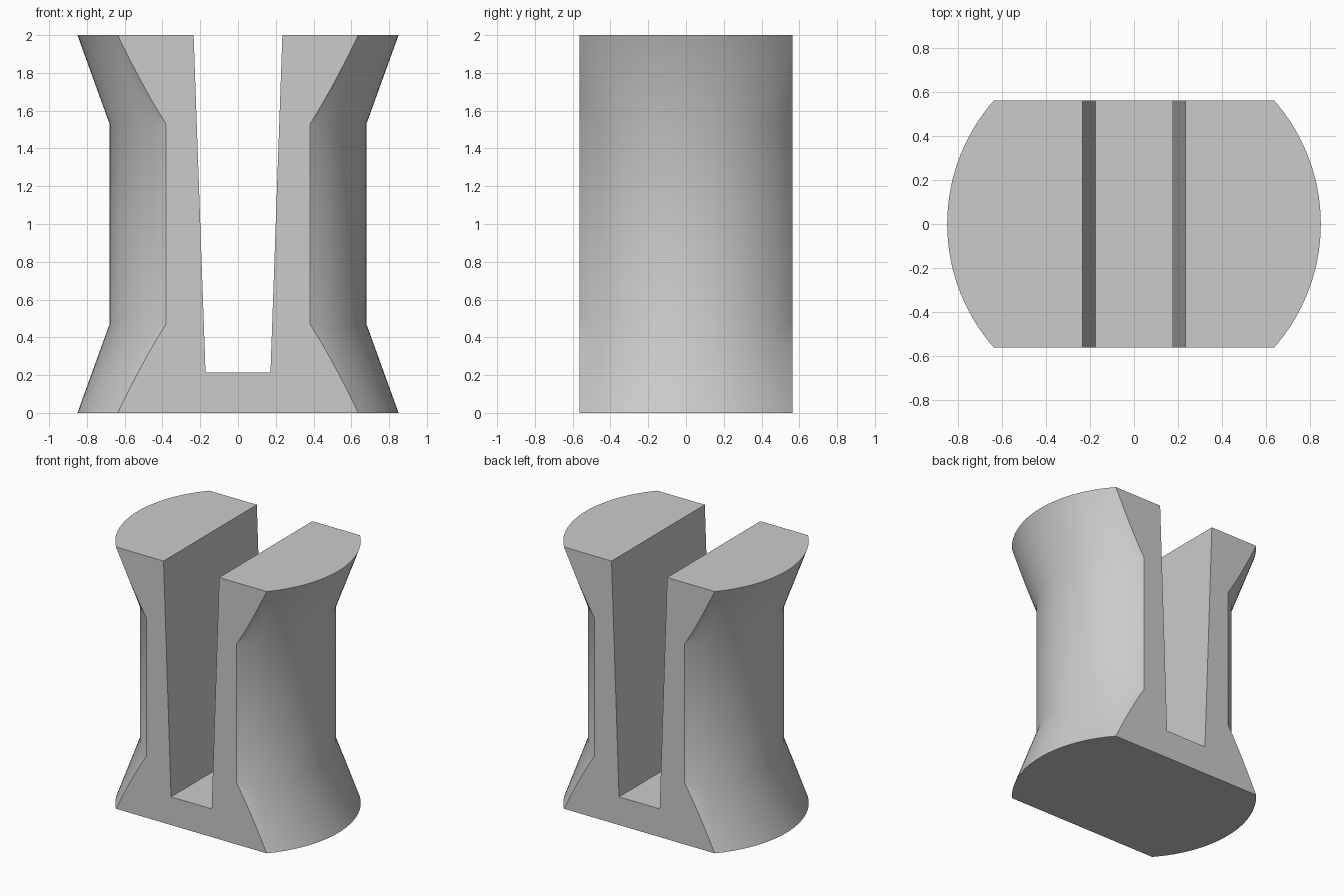
import bpy
import bmesh
import math

cube = bpy.data.objects.get("Cube")
if cube:
    bpy.data.objects.remove(cube, do_unlink=True)

HALF_DEPTH = 0.563
SEGMENTS = 128

grey = bpy.data.materials.new("light grey")
grey.use_nodes = True
colour = (0.6, 0.6, 0.6, 1)
grey.diffuse_color = colour
grey.node_tree.nodes["Principled BSDF"].inputs["Base Color"].default_value = colour


def make_object(name, bm):
    bmesh.ops.recalc_face_normals(bm, faces=bm.faces)
    mesh = bpy.data.meshes.new(name)
    bm.to_mesh(mesh)
    bm.free()
    mesh.materials.append(grey)
    obj = bpy.data.objects.new(name, mesh)
    bpy.context.collection.objects.link(obj)
    return obj


# Waisted round body: stacked rings with flared ends
bm = bmesh.new()
rings = []
for radius, z in [(0.85, 0), (0.68, 0.47), (0.68, 1.53), (0.85, 2)]:
    angles = [math.tau * i / SEGMENTS for i in range(SEGMENTS)]
    rings.append([bm.verts.new((radius * math.cos(a), radius * math.sin(a), z)) for a in angles])
for low, high in zip(rings, rings[1:]):
    for i in range(SEGMENTS):
        j = (i + 1) % SEGMENTS
        bm.faces.new((low[i], low[j], high[j], high[i]))
bm.faces.new(rings[0])
bm.faces.new(rings[-1])

# Flat front and back
for side in (-1, 1):
    cut = bmesh.ops.bisect_plane(
        bm, geom=bm.verts[:] + bm.edges[:] + bm.faces[:],
        plane_co=(0, side * HALF_DEPTH, 0), plane_no=(0, side, 0), clear_outer=True)
    edges = [e for e in cut["geom_cut"] if isinstance(e, bmesh.types.BMEdge)]
    bmesh.ops.contextual_create(bm, geom=edges)
body = make_object("slotted_spool", bm)

# Tapered slot cutter, extended above the top at the same slope
bm = bmesh.new()
bottom, top = 0.215, 2.2
half_low = 0.172
half_high = half_low + (0.235 - half_low) * (top - bottom) / (2 - bottom)
profile = [(-half_low, bottom), (half_low, bottom), (half_high, top), (-half_high, top)]
face = bm.faces.new([bm.verts.new((x, -1, z)) for x, z in profile])
extruded = bmesh.ops.extrude_face_region(bm, geom=[face])
bmesh.ops.translate(bm, vec=(0, 2, 0),
                    verts=[v for v in extruded["geom"] if isinstance(v, bmesh.types.BMVert)])
cutter = make_object("slot_cutter", bm)
cutter.hide_render = True

# Cut the slot, then smooth the round walls
bpy.ops.object.select_all(action="DESELECT")
body.select_set(True)
bpy.context.view_layer.objects.active = body
slot = body.modifiers.new("slot", "BOOLEAN")
slot.operation = "DIFFERENCE"
slot.solver = "EXACT"
slot.object = cutter
bpy.ops.object.modifier_apply(modifier=slot.name)
bpy.data.objects.remove(cutter, do_unlink=True)
bpy.ops.object.shade_smooth_by_angle(angle=math.radians(30))
